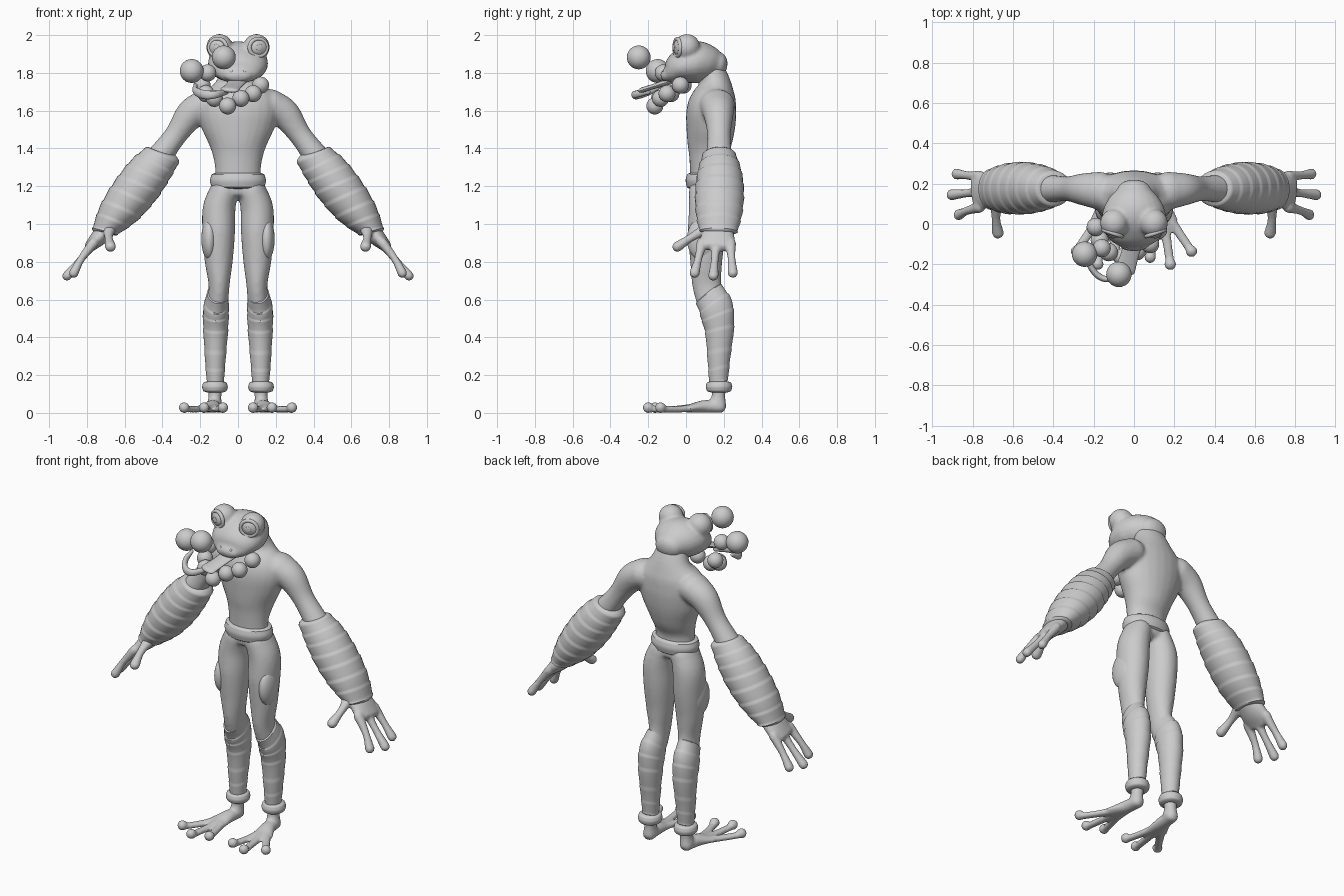
import bpy, bmesh, math
from mathutils import Vector, Matrix

cube = bpy.data.objects.get("Cube")
if cube:
    bpy.data.objects.remove(cube, do_unlink=True)

grey = bpy.data.materials.new("plain_grey")
grey.use_nodes = True
COLOUR = (0.6, 0.6, 0.6, 1)
grey.diffuse_color = COLOUR
grey.node_tree.nodes["Principled BSDF"].inputs["Base Color"].default_value = COLOUR
X, Y, Z = Vector((1, 0, 0)), Vector((0, 1, 0)), Vector((0, 0, 1))
made = []


def spline(stations, steps):
    """Catmull-Rom through stations of (x, y, z, radius_a, radius_b)."""
    p = [Vector(s) for s in stations]
    p = [p[0] * 2 - p[1]] + p + [p[-1] * 2 - p[-2]]
    out = []
    for i in range(1, len(p) - 2):
        a, b, c, d = p[i - 1:i + 3]
        for k in range(steps):
            t = k / steps
            out.append((b * 2 + (c - a) * t + (a * 2 - b * 5 + c * 4 - d) * t * t
                        + (b * 3 - a - c * 3 + d) * t ** 3) / 2)
    return out + [p[-2]]


def loft(bm, stations, ref=X, s=1, steps=5, sides=24, cap=1.0, bands=0, tilt=0.0):
    """Oval tube with rounded ends; bands add overlapping wrap steps."""
    pts = spline(stations, steps)
    pos = [p.to_3d() if len(p) == 3 else Vector(p[:3]) for p in pts]
    n = len(pts)
    rings = []
    for i in range(n):
        t = (pos[min(i + 1, n - 1)] - pos[max(i - 1, 0)]).normalized()
        u = (ref - t * ref.dot(t)).normalized()
        v = t.cross(u)
        ra, rb = pts[i][3], pts[i][4]
        if bands:
            k = 1 + 0.05 * (1 - (i * bands / (n - 1)) % 1)
            ra, rb = ra * k, rb * k
        rings.append((pos[i], t, u, v, ra, rb))
    # Rounded caps
    full = list(rings)
    for end, sign in ((0, -1), (n - 1, 1)):
        c, t, u, v, ra, rb = rings[end]
        depth = min(ra, rb) * cap
        for ang in (0.4, 0.8, 1.15, 1.4):
            ring = (c + t * sign * depth * math.sin(ang), t, u, v,
                    ra * math.cos(ang), rb * math.cos(ang))
            if sign < 0:
                full.insert(0, ring)
            else:
                full.append(ring)
    loops = []
    for c, t, u, v, ra, rb in full:
        loop = []
        for j in range(sides):
            a = 2 * math.pi * j / sides
            q = c + u * ra * math.cos(a) + v * rb * math.sin(a)
            q += t * tilt * math.sin(a)
            loop.append(bm.verts.new((q.x * s, q.y, q.z)))
        loops.append(loop)
    for l0, l1 in zip(loops, loops[1:]):
        for j in range(sides):
            k = (j + 1) % sides
            bm.faces.new((l0[j], l0[k], l1[k], l1[j]))
    bm.faces.new(loops[0])
    bm.faces.new(loops[-1])


def ball(bm, centre, r, scale=(1, 1, 1), s=1, turn=0.0):
    c = Vector((centre[0] * s, centre[1], centre[2]))
    m = (Matrix.Translation(c) @ Matrix.Rotation(turn * s, 4, "Z")
         @ Matrix.Diagonal((*scale, 1)))
    bmesh.ops.create_uvsphere(bm, u_segments=28, v_segments=18, radius=r, matrix=m)


def finish(name, bm, voxel=0):
    bmesh.ops.recalc_face_normals(bm, faces=bm.faces)
    me = bpy.data.meshes.new(name)
    bm.to_mesh(me)
    bm.free()
    me.materials.append(grey)
    ob = bpy.data.objects.new(name, me)
    bpy.context.collection.objects.link(ob)
    if voxel:
        rm = ob.modifiers.new("fuse", "REMESH")
        rm.mode = "VOXEL"
        rm.voxel_size = voxel
        rm.use_smooth_shade = True
        sm = ob.modifiers.new("soften", "SMOOTH")
        sm.factor, sm.iterations = 0.5, 5
    made.append(ob)
    return ob


# Torso, upper arms and thighs as one skin
bm = bmesh.new()
loft(bm, [(0, .11, 1.17, .125, .085), (0, .105, 1.3, .122, .085), (0, .12, 1.4, .145, .112),
          (0, .13, 1.5, .19, .128), (0, .135, 1.6, .215, .132), (0, .148, 1.68, .195, .115),
          (0, .15, 1.75, .12, .085), (0, .12, 1.83, .085, .075)], cap=0.4)
for s in (1, -1):
    loft(bm, [(.17, .165, 1.63, .095, .085), (.25, .172, 1.58, .08, .08),
              (.33, .175, 1.47, .062, .06), (.42, .175, 1.35, .07, .068)], Y, s)
    loft(bm, [(.072, .11, 1.18, .075, .095), (.1, .115, 1.08, .087, .1), (.102, .11, .95, .086, .1),
              (.102, .107, .8, .074, .085), (.1, .11, .68, .056, .077),
              (.107, .135, .58, .055, .075)], X, s)
finish("torso_and_limbs", bm, 0.011)

# Head with brow bulges
bm = bmesh.new()
loft(bm, [(0, .17, 1.84, .085, .07), (0, .12, 1.85, .13, .098), (0, .05, 1.855, .158, .112),
          (0, -.03, 1.828, .15, .09), (0, -.08, 1.795, .112, .058),
          (0, -.11, 1.782, .07, .034)], X, cap=0.7)
for s in (1, -1):
    ball(bm, (.098, .005, 1.936), .07, s=s)
finish("head", bm, 0.009)

# Eyes: lid ring, eyeball and pupil plate
for s, side in ((1, "left"), (-1, "right")):
    bm = bmesh.new()
    ring = [(.107 + .046 * math.cos(a), -.045 + .016 * math.cos(a), 1.934 + .046 * math.sin(a),
             .011, .011) for a in (math.pi * k / 8 for k in range(17))]
    loft(bm, ring, Y, s, 2, 10)
    finish(side + "_eyelid", bm)
    bm = bmesh.new()
    ball(bm, (.107, -.045, 1.934), .04, (1, .5, 1), s, .33)
    finish(side + "_eyeball", bm)
    bm = bmesh.new()
    ball(bm, (.114, -.066, 1.934), .018, (1, .2, 1), s, .33)
    finish(side + "_pupil", bm)
    bm = bmesh.new()
    ball(bm, (.035, -.118, 1.806), .008, s=s)
    finish(side + "_nostril", bm)

# Belt
bm = bmesh.new()
loft(bm, [(0, .105, 1.195, .14, .1), (0, .105, 1.23, .148, .107), (0, .105, 1.262, .14, .1)],
     X, sides=40, cap=0.15)
finish("belt", bm)

for s, side in ((1, "left"), (-1, "right")):
    # Forearm and calf wraps
    bm = bmesh.new()
    loft(bm, [(.4, .175, 1.365, .085, .09), (.47, .178, 1.28, .112, .11),
              (.545, .178, 1.175, .125, .115), (.63, .175, 1.06, .12, .1),
              (.705, .172, .96, .098, .062)], Y, s, 14, 32, .25, 7, .025)
    finish(side + "_forearm_wrap", bm)
    bm = bmesh.new()
    loft(bm, [(.107, .12, .63, .054, .08), (.116, .16, .55, .066, .09),
              (.118, .178, .44, .064, .075), (.12, .175, .28, .053, .058),
              (.12, .173, .16, .044, .048)], X, s, 14, 32, .2, 6, .015)
    finish(side + "_calf_wrap", bm)

    # Hand with three fingers and a thumb
    bm = bmesh.new()
    loft(bm, [(.68, .172, .99, .07, .05), (.735, .168, .93, .09, .045),
              (.785, .16, .88, .092, .03)], Y, s, cap=.6)
    for ky, tx, ty, tz in ((.235, .88, .248, .74), (.16, .905, .145, .725), (.085, .87, .045, .74)):
        loft(bm, [(.765, ky, .9, .03, .028), (.83, (ky + ty) / 2, .815, .021, .02),
                  (tx, ty, tz, .028, .026)], Y, s, sides=16)
    loft(bm, [(.68, .12, .98, .04, .035), (.685, .03, .93, .022, .022),
              (.675, -.045, .88, .03, .028)], X, s, sides=16)
    finish(side + "_hand", bm, 0.008)

    # Ankle cuff
    bm = bmesh.new()
    loft(bm, [(.122, .175, .118, .063, .065), (.122, .175, .138, .068, .07),
              (.122, .175, .158, .063, .065)], X, s, sides=32, cap=.2)
    finish(side + "_ankle_cuff", bm)

    # Foot with three long toes
    bm = bmesh.new()
    loft(bm, [(.12, .172, .15, .042, .042), (.122, .172, .09, .034, .036),
              (.125, .165, .04, .04, .05)], X, s, cap=.5)
    loft(bm, [(.125, .185, .03, .036, .03), (.135, .1, .034, .042, .034),
              (.155, .01, .022, .065, .02)], X, s, cap=.8)
    for tx, ty in ((.285, -.135), (.18, -.2), (.08, -.165)):
        loft(bm, [(.14, .08, .03, .03, .026), (.07 + tx / 2, .04 + ty / 2, .02, .024, .018),
                  (tx, ty, .02, .022, .018)], X, s, sides=16)
        ball(bm, (tx, ty, .028), .029, s=s)
    finish(side + "_foot", bm, 0.008)

    # Oval thigh pad
    bm = bmesh.new()
    ball(bm, (.152, .085, .92), .1, (.42, .8, 1.12), s)
    finish(side + "_thigh_pad", bm)

# Bead necklace and two large loose balls
beads = [(.12, -.03, 1.735), (.08, -.1, 1.69), (.015, -.135, 1.665), (-.055, -.165, 1.625),
         (-.125, -.14, 1.665), (-.17, -.08, 1.69), (-.19, -.015, 1.735)]
for i, c in enumerate(beads):
    bm = bmesh.new()
    ball(bm, c, .045)
    finish("bead_%d" % (i + 1), bm)
for name, c in (("side_ball", (-.245, -.15, 1.81)), ("front_ball", (-.075, -.25, 1.882))):
    bm = bmesh.new()
    ball(bm, c, .063)
    finish(name, bm)
bm = bmesh.new()
ball(bm, (-.16, -.12, 1.8), .045)
finish("small_ball", bm)

# Tongue and the curled strap beside it
bm = bmesh.new()
loft(bm, [(0, -.07, 1.76, .05, .018), (-.02, -.15, 1.735, .045, .014),
          (-.045, -.23, 1.71, .05, .014)], X, cap=1.5)
finish("tongue", bm)
bm = bmesh.new()
loft(bm, [(-.06, -.2, 1.7, .014, .012), (-.12, -.27, 1.685, .02, .015), (-.18, -.255, 1.685, .024, .016),
          (-.225, -.19, 1.705, .02, .015), (-.225, -.13, 1.735, .01, .01)], Z, sides=16)
finish("curled_strap", bm)

# Smooth shading with crisp wrap steps
bpy.ops.object.select_all(action="DESELECT")
for ob in made:
    ob.select_set(True)
bpy.context.view_layer.objects.active = made[0]
bpy.ops.object.shade_smooth_by_angle(angle=math.radians(40))
